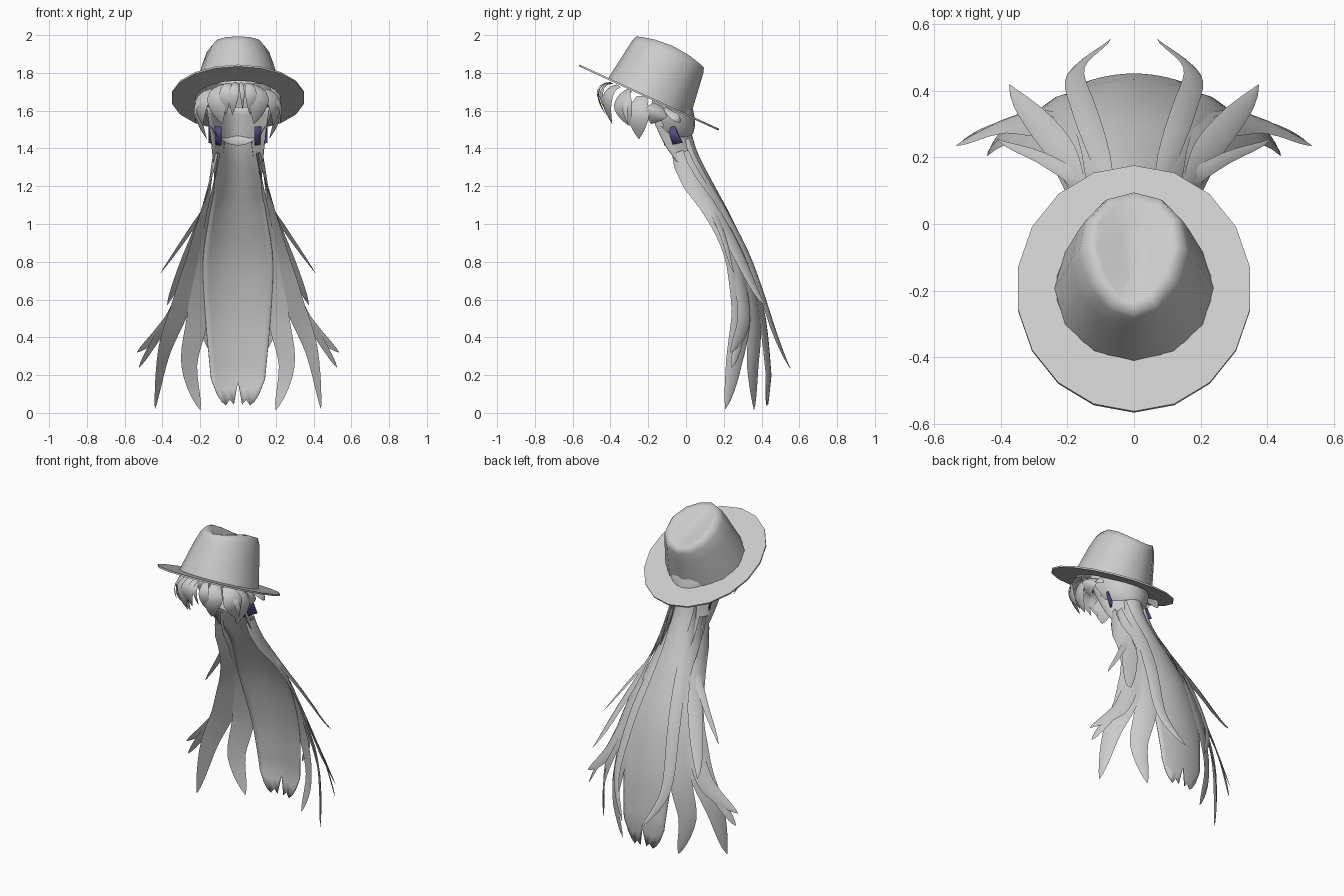
import bpy, bmesh, math
from mathutils import Vector

if "Cube" in bpy.data.objects:
    bpy.data.objects.remove(bpy.data.objects["Cube"])


def material(name, rgb):
    m = bpy.data.materials.new(name)
    m.diffuse_color = (*rgb, 1)
    m.use_nodes = True
    m.node_tree.nodes["Principled BSDF"].inputs["Base Color"].default_value = m.diffuse_color
    return m


GREY = material("light_grey", (0.6, 0.6, 0.6))
PURPLE = material("dark_purple", (0.085, 0.07, 0.21))


def shade(ob, angle):
    bpy.ops.object.select_all(action="DESELECT")
    ob.select_set(True)
    bpy.context.view_layer.objects.active = ob
    bpy.ops.object.shade_smooth_by_angle(angle=math.radians(angle))


def make(name, verts, faces, mat=GREY, angle=60, thick=0):
    me = bpy.data.meshes.new(name)
    me.from_pydata([tuple(v) for v in verts], [], faces)
    ob = bpy.data.objects.new(name, me)
    bpy.context.collection.objects.link(ob)
    me.materials.append(mat)
    bm = bmesh.new()
    bm.from_mesh(me)
    bmesh.ops.remove_doubles(bm, verts=bm.verts, dist=0.0002)
    bmesh.ops.recalc_face_normals(bm, faces=bm.faces)
    bm.to_mesh(me)
    bm.free()
    if thick:
        mod = ob.modifiers.new("thickness", "SOLIDIFY")
        mod.thickness = thick
        mod.offset = 0
    shade(ob, angle)
    return ob


def smooth_path(pts, n=4):
    """Catmull-Rom through tuples of any length."""
    p = [pts[0]] + list(pts) + [pts[-1]]
    out = []
    for i in range(1, len(p) - 2):
        for k in range(n):
            t = k / n
            out.append(tuple(0.5 * (2 * b + (c - a) * t + (2 * a - 5 * b + 4 * c - d) * t * t
                                    + (3 * b - a - 3 * c + d) * t ** 3)
                             for a, b, c, d in zip(p[i - 1], p[i], p[i + 1], p[i + 2])))
    return out + [tuple(pts[-1])]


def loft(rings, closed=True):
    n = len(rings[0])
    faces = []
    for r in range(len(rings) - 1):
        for c in range(n if closed else n - 1):
            d = (c + 1) % n
            faces.append((r * n + c, r * n + d, (r + 1) * n + d, (r + 1) * n + c))
    return [v for ring in rings for v in ring], faces


def strand(name, path, width, centre_y, taper=3):
    """Leaf-shaped lock along a path, bulging away from the centre line."""
    rings = []
    for i, p in enumerate(path):
        t = i / (len(path) - 1)
        w = max(width * min(1, .45 + 1.3 * t) * (1 - t ** taper), .001)
        tan = (path[min(i + 1, len(path) - 1)] - path[max(i - 1, 0)]).normalized()
        out = Vector((p.x, p.y - centre_y, 0))
        across = out.cross(tan).normalized()
        nor = tan.cross(across)
        if nor.dot(out) < 0:
            nor = -nor
        ring = []
        for k in range(6):
            a = math.pi * k / 3
            h = .2 * math.sin(a) if k < 4 else 0
            ring.append(p + across * (w * math.cos(a)) + nor * (w * h))
        rings.append(ring)
    v, f = loft(rings)
    n = len(v)
    make(name, v, f + [tuple(range(6)), tuple(range(n - 6, n))])


# Hat frame: tilted up at the front
TILT = math.radians(-24.7)


def oval(rx, rd, n, sides=18, arch=0, egg=0):
    ring = []
    co, si = math.cos(TILT), math.sin(TILT)
    for i in range(sides):
        a = 2 * math.pi * i / sides - math.pi / 2
        d, h = rd * math.sin(a), n + arch * math.cos(a) ** 2
        x = rx * math.cos(a) * (1 + egg * math.sin(a))
        ring.append(Vector((x, -.195 + d * co - h * si, 1.67 + d * si + h * co)))
    return ring


# Brim: thin flat oval ring
v, f = loft([oval(.235, .235, .004), oval(.354, .407, .004), oval(.354, .407, -.006),
             oval(.225, .225, -.006), oval(.235, .235, .004)])
make("hat_brim", v, f, angle=30)

# Crown: tapered wall, arched rim and a dented top
v, f = loft([oval(*r[:3], 12, *r[3:]) for r in (
    (.24, .24, 0, 0), (.19, .215, .18, .01, .03), (.165, .207, .235, .03, .08),
    (.14, .197, .265, .035, .15), (.11, .165, .265, .035, .2), (.05, .09, .245, .01, .2))])
f.append(tuple(range(len(v) - 12, len(v))))
make("hat_crown", v, f, angle=85)

# Scalp: rounded shell with an open face, swept back towards the nape
bpy.ops.mesh.primitive_uv_sphere_add(segments=24, ring_count=16, radius=1)
scalp = bpy.context.object
scalp.name = "scalp_hair"
scalp.data.materials.append(GREY)
bm = bmesh.new()
bm.from_mesh(scalp.data)
bmesh.ops.delete(bm, geom=[q for q in bm.faces if q.calc_center_median().z < .3
                           and q.calc_center_median().y < -.1], context="FACES")
for q in bm.verts:
    sweep = .11 * max(-q.co.z, 0)
    q.co = Vector((q.co.x * .18, q.co.y * .2 - .18 + sweep, q.co.z * .235 + 1.65))
bm.to_mesh(scalp.data)
bm.free()
shade(scalp, 60)

# Main tail sheet: rows of height, back y, half width, depth of the curve
rows = smooth_path([(1.62, .0, .165, .2), (1.4, .05, .137, .15), (1.2, .15, .125, .085),
                    (1.05, .23, .15, .065), (.8, .345, .185, .06), (.5, .42, .172, .035),
                    (.2, .45, .145, .025)])
COLS = [c / 6 for c in range(-6, 7)]
grid = [[(hw * u, y - dep * u * u, z) for u in COLS] for z, y, hw, dep in rows]
hem = (.165, .045, .07, .04, .06, .10, .18)     # ragged hem, centre outwards
for part in (.5, 1):
    row = []
    for u in COLS:
        drop = (.2 - hem[round(abs(u) * 6)]) * part
        row.append((.145 * u * (1 - .7 * drop), .45 - .025 * u * u - .1 * drop, .2 - drop))
    grid.append(row)
v, f = loft(grid, closed=False)
make("tail_sheet", v, f, angle=80, thick=.005)


def sheet_y(x, z):
    """Depth of the sheet, carried on sideways with a softening curve."""
    z = min(max(z, rows[-1][0]), rows[0][0])
    for a, b in zip(rows, rows[1:]):
        if b[0] <= z <= a[0]:
            t = (a[0] - z) / (a[0] - b[0])
            y, hw, dep = (a[i] + (b[i] - a[i]) * t for i in (1, 2, 3))
            return y + .004 - dep / hw ** 2 * x * x / (1 + 2 * x * x)


# Tail locks: half width, backward lift of the tip, then (x, z) down the lock
TAIL = {
    "back_lock": (.038, .11, (.07, 1.45), (.09, 1.15), (.15, .785), (.175, .45), (.07, .23)),
    "inner_lock": (.068, -.05, (.1, 1.38), (.16, .85), (.215, .5), (.258, .25), (.2, .015)),
    "upper_lock": (.046, .15, (.11, 1.38), (.19, 1.03), (.285, .78), (.375, .57)),
    "outer_lock": (.075, -.08, (.118, 1.38), (.21, .9), (.29, .6), (.39, .33), (.44, .02)),
    "forked_lock": (.05, 0, (.15, 1.0), (.24, .75), (.34, .52), (.42, .42), (.535, .32)),
    "forked_lock_tip": (.028, 0, (.34, .53), (.44, .38), (.525, .24)),
    "wisp": (.024, .09, (.124, 1.36), (.175, 1.1), (.25, .97), (.41, .74)),
}


def tail_path(pts, lift, side):
    flat = smooth_path(pts, 5)
    n = len(flat) - 1
    return [Vector((x * side, sheet_y(x, z) + lift * (i / n) ** 2, z))
            for i, (x, z) in enumerate(flat)]


def head_path(a0, a1, tip, reach, side):
    """Lock hung from under the brim around the head; angles run from the front."""
    path = []
    for i in range(11):
        t = i / 10
        a = math.radians(a0 + (a1 - a0) * t)
        r = .82 + .22 * math.sin(math.pi * t ** .8) + (reach - .82) * t
        x, y = .2 * r * math.sin(a), -.2 - .24 * r * math.cos(a)
        root = 1.655 - .46 * (y + .195)
        path.append(Vector((x * side, y, root + (tip - root) * t)))
    return path


# Head locks: root angle, tip angle, tip height, tip reach, half width
FRINGE = {
    "fringe_inner": (17, 20, 1.58, .93, .035), "fringe_middle": (36, 28, 1.53, .9, .06),
    "fringe_outer": (56, 66, 1.52, 1.02, .065), "temple_lock": (80, 76, 1.45, .85, .065),
    "temple_flick": (62, 68, 1.53, 1.2, .02), "ear_lock": (104, 94, 1.53, .9, .065),
    "ear_flick": (112, 125, 1.54, 1.25, .026),
}
for side, label in ((1, "right"), (-1, "left")):
    for name, (w, lift, *pts) in TAIL.items():
        strand(f"{name}_{label}", tail_path(pts, lift, side), w, 0, 5)
    for name, (a0, a1, tip, reach, w) in FRINGE.items():
        strand(f"{name}_{label}", head_path(a0, a1, tip, reach, side), w, -.2)
    # Coloured tie patch on the side of the nape
    patch = [(.09, -.145, 1.515), (.152, -.06, 1.515), (.152, -.02, 1.43), (.09, -.11, 1.415)]
    make(f"hair_tie_{label}", [(x * side, y, z) for x, y, z in patch], [(0, 1, 2, 3)],
         PURPLE, angle=10, thick=.009)

# Loose central locks
strand("fringe_centre", head_path(-3, -9, 1.58, .95, 1), .03, -.2)
strand("fringe_curl", head_path(4, 7, 1.61, 1, 1), .014, -.2)
